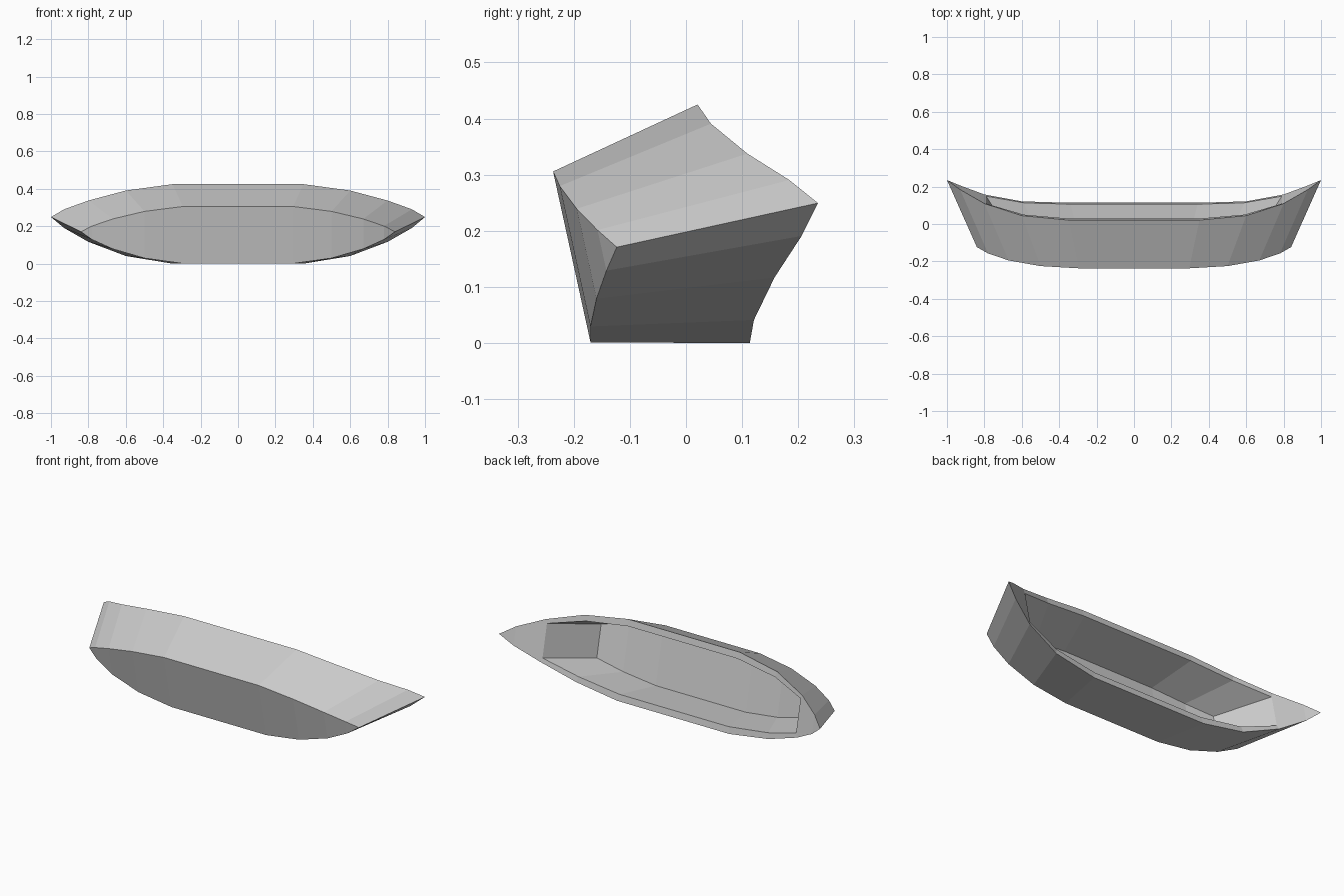
import bpy, bmesh
from mathutils import Vector

if "Cube" in bpy.data.objects:
    bpy.data.objects.remove(bpy.data.objects["Cube"])

# Half-length stations: (x, half width, height along the boat's own up axis)
RIM = [(0.35, 0.2175, 0.277), (0.60, 0.179, 0.293), (0.80, 0.113, 0.345),
       (0.93, 0.051, 0.408), (1.00, 0.0, 0.449)]
BOTTOM = [(0.295, 0.156, 0.0), (0.50, 0.128, 0.006), (0.67, 0.082, 0.027),
          (0.78, 0.037, 0.055), (0.84, 0.0, 0.082)]
LIP = [(0.34, 0.181, 0.277), (0.59, 0.148, 0.292), (0.79, 0.092, 0.34)]
FLOOR = [(0.28, 0.155, 0.04), (0.48, 0.13, 0.05), (0.63, 0.09, 0.08)]

# The boat lies on its side: width axis and up axis of the tipped hull
WIDTH = Vector((0, -0.214, 0.977))
UP = Vector((0, 0.977, 0.214))
ORIGIN = Vector((0, -0.2035, 0.1532))

bm = bmesh.new()


def mirrored(half):
    return [(-x, w, n) for x, w, n in reversed(half)] + half


def pairs(half):
    """Upper and lower vertex for every station from end to end."""
    out = []
    for x, w, n in mirrored(half):
        base = ORIGIN + UP * n + Vector((x, 0, 0))
        if w == 0:
            v = bm.verts.new(base)
            out.append((v, v))
        else:
            out.append((bm.verts.new(base + WIDTH * w), bm.verts.new(base - WIDTH * w)))
    return out


def face(*vs):
    unique = list(dict.fromkeys(vs))
    if len(unique) > 2:
        bm.faces.new(unique)


def strip(a, b):
    for i in range(len(a) - 1):
        face(a[i], a[i + 1], b[i + 1], b[i])


rim, bottom, lip, floor = pairs(RIM), pairs(BOTTOM), pairs(LIP), pairs(FLOOR)
side = lambda ring, s: [p[s] for p in ring]

# Outer hull bottom and inner floor
strip(side(bottom, 0), side(bottom, 1))
strip(side(floor, 0), side(floor, 1))

# Outer sides, gunwale lip and inner walls
for s in (0, 1):
    strip(side(rim, s), side(bottom, s))
    strip(side(rim, s)[2:8], side(lip, s))
    strip(side(lip, s), side(floor, s))

# End decks and inner end walls
for r8, r9, tip, i in ((2, 1, 0, 0), (7, 8, 9, 5)):
    face(rim[r8][0], rim[r9][0], lip[i][0])
    face(lip[i][0], rim[r9][0], rim[r9][1], lip[i][1])
    face(lip[i][1], rim[r9][1], rim[r8][1])
    face(rim[r9][0], rim[tip][0], rim[r9][1])
    face(lip[i][0], lip[i][1], floor[i][1], floor[i][0])

bmesh.ops.recalc_face_normals(bm, faces=bm.faces[:])
mesh = bpy.data.meshes.new("boat_hull")
bm.to_mesh(mesh)
bm.free()

grey = bpy.data.materials.new("light grey")
grey.diffuse_color = (0.6, 0.6, 0.6, 1)
grey.use_nodes = True
grey.node_tree.nodes["Principled BSDF"].inputs["Base Color"].default_value = grey.diffuse_color
mesh.materials.append(grey)
hull = bpy.data.objects.new("boat_hull", mesh)
bpy.context.collection.objects.link(hull)
